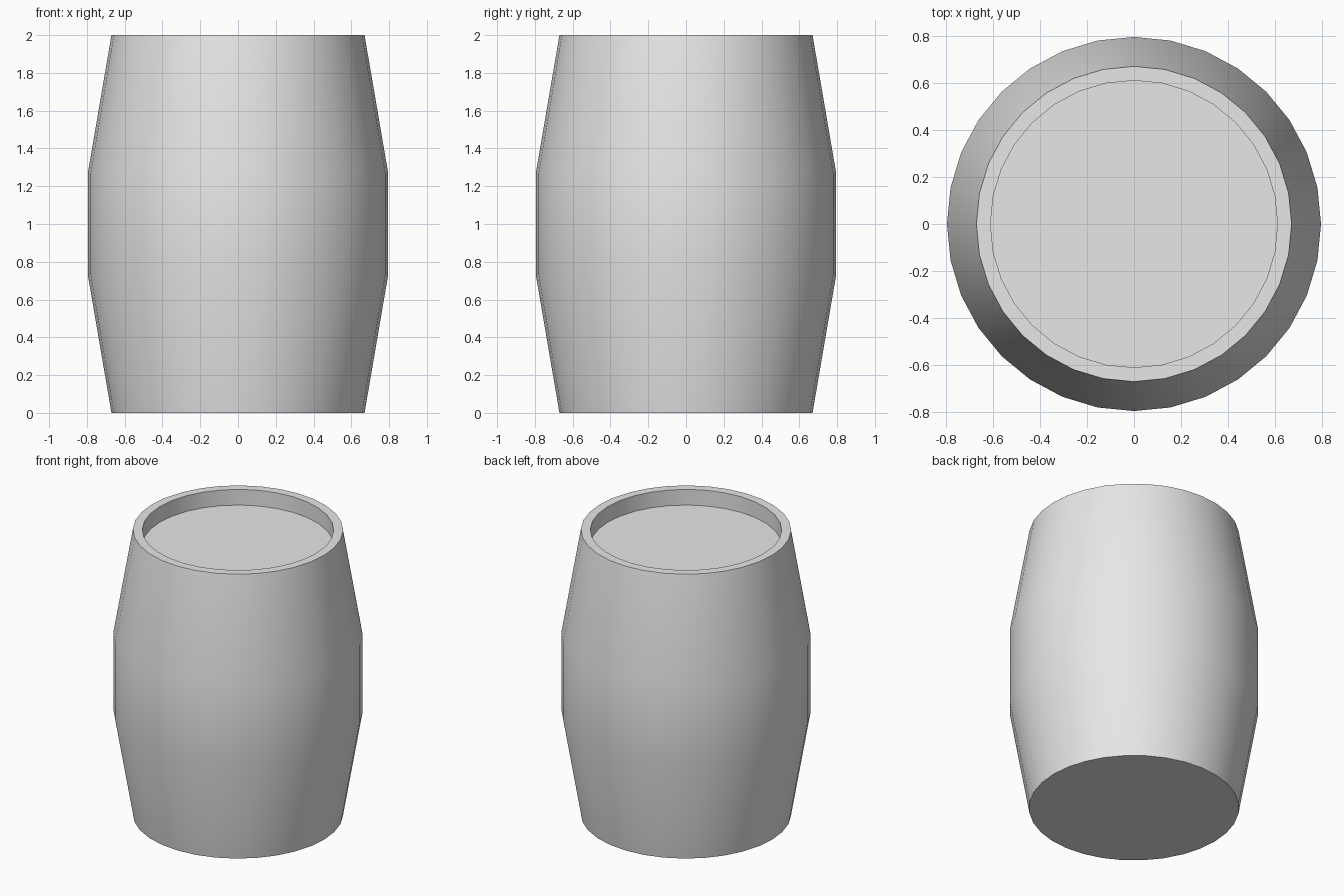
import bpy
import bmesh
import math

cube = bpy.data.objects.get("Cube")
if cube:
    bpy.data.objects.remove(cube, do_unlink=True)

SEGMENTS = 32

# Single flat colour
grey = bpy.data.materials.new("light_grey")
grey.use_nodes = True
colour = (0.8, 0.8, 0.8, 1.0)
grey.diffuse_color = colour
grey.node_tree.nodes["Principled BSDF"].inputs["Base Color"].default_value = colour

# Barrel profile (radius, height): base, bulging wall, rim, recessed lid
profile = [
    (0.67, 0.0),
    (0.795, 0.73),
    (0.795, 1.27),
    (0.67, 2.0),
    (0.61, 2.0),
    (0.61, 1.89),
]


def ring(bm, radius, height):
    step = math.tau / SEGMENTS
    return [bm.verts.new((radius * math.cos(i * step),
                          radius * math.sin(i * step), height))
            for i in range(SEGMENTS)]


bm = bmesh.new()
rings = [ring(bm, r, z) for r, z in profile]

# Walls, rim and recess
for low, high in zip(rings, rings[1:]):
    for i in range(SEGMENTS):
        j = (i + 1) % SEGMENTS
        bm.faces.new((low[i], low[j], high[j], high[i]))

# Flat base and lid
bm.faces.new(rings[0][::-1])
bm.faces.new(rings[-1])

mesh = bpy.data.meshes.new("barrel")
bm.to_mesh(mesh)
bm.free()
mesh.materials.append(grey)
barrel = bpy.data.objects.new("barrel", mesh)
bpy.context.collection.objects.link(barrel)

# Smooth walls with crisp rim and base edges
bpy.ops.object.select_all(action="DESELECT")
barrel.select_set(True)
bpy.context.view_layer.objects.active = barrel
bpy.ops.object.shade_smooth_by_angle(angle=math.radians(30))
